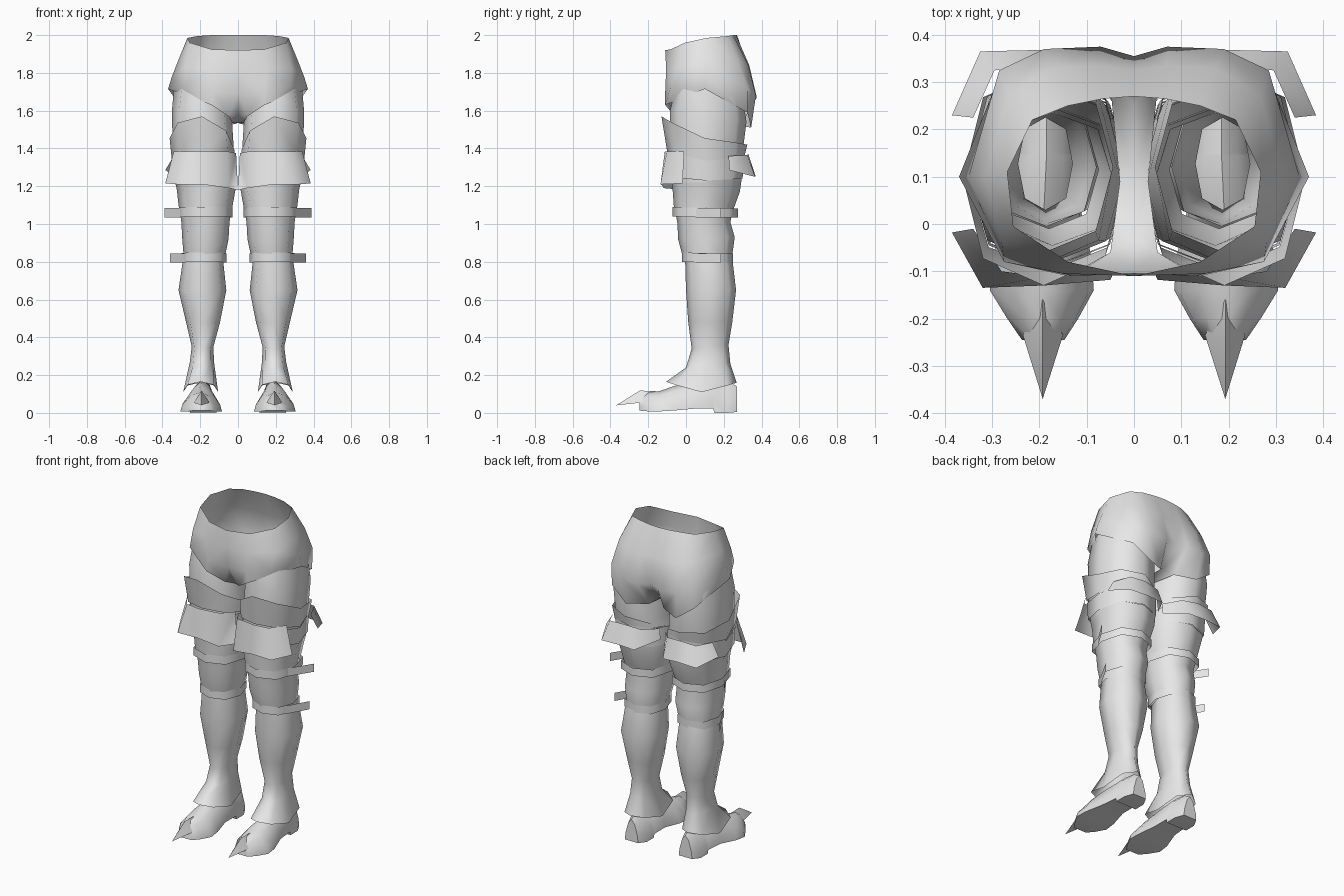
import bpy, bmesh, math

grey = bpy.data.materials.new("plain grey")
grey.diffuse_color = (0.8, 0.8, 0.8, 1)


def make(name, verts, faces, angle=80):
    """Mesh object mirrored to the other side of x = 0."""
    me = bpy.data.meshes.new(name)
    me.from_pydata(verts, [], faces)
    bm = bmesh.new()
    bm.from_mesh(me)
    bmesh.ops.recalc_face_normals(bm, faces=bm.faces)
    bm.to_mesh(me)
    bm.free()
    ob = bpy.data.objects.new(name, me)
    bpy.context.collection.objects.link(ob)
    me.materials.append(grey)
    mod = ob.modifiers.new("mirror", 'MIRROR')
    mod.use_clip = True
    bpy.ops.object.select_all(action='DESELECT')
    ob.select_set(True)
    bpy.context.view_layer.objects.active = ob
    bpy.ops.object.shade_smooth_by_angle(angle=math.radians(angle))
    return ob


def grid(rows, closed):
    """Vertices and quads joining equal-length rows of points."""
    n = len(rows[0])
    verts = [p for r in rows for p in r]
    faces = []
    for i in range(len(rows) - 1):
        for j in range(n if closed else n - 1):
            k = (j + 1) % n
            faces.append((i * n + j, i * n + k, (i + 1) * n + k, (i + 1) * n + j))
    return verts, faces


def ring(x0, x1, y0, y1, front, side, back, inner=0, n=8):
    """Eight-sided ring in a box, with its own height at front, side, back and inner side."""
    pts = []
    for i in range(n):
        a = 2 * math.pi * i / n
        s, c = math.sin(a), math.cos(a)
        k = 1.06 if i % 2 else 1
        z = side + (s * (back - side) if s > 0 else -s * (front - side))
        z += inner * max(0, -c)
        pts.append(((x0 + x1) / 2 + (x1 - x0) / 2 * c * k,
                    (y0 + y1) / 2 + (y1 - y0) / 2 * s * k, z))
    return pts


def tube(name, rings, angle=80):
    return make(name, *grid([ring(*r) for r in rings], True), angle)


# Hip shell: columns run from front centre round to back centre, waist to leg hole
columns = [
    [(0, -.11, 1.92), (0, -.105, 1.82), (0, -.10, 1.69), (0, -.03, 1.56)],
    [(.14, -.08, 1.925), (.15, -.105, 1.82), (.13, -.11, 1.70), (.05, -.06, 1.57)],
    [(.255, -.005, 1.96), (.28, -.04, 1.83), (.275, -.08, 1.73), (.14, -.11, 1.63)],
    [(.268, .11, 1.985), (.315, .10, 1.87), (.35, .10, 1.78), (.37, .10, 1.715)],
    [(.215, .22, 1.995), (.265, .275, 1.86), (.285, .325, 1.72), (.28, .325, 1.59)],
    [(.14, .25, 2.0), (.17, .33, 1.84), (.19, .37, 1.68), (.17, .345, 1.51)],
    [(.065, .265, 2.0), (.07, .335, 1.84), (.07, .375, 1.67), (.05, .29, 1.52)],
    [(0, .27, 2.0), (0, .325, 1.84), (0, .355, 1.68), (0, .25, 1.56)],
]
verts, faces = grid(columns, False)
verts += [(0, .09, 1.535), (.03, .09, 1.535)]          # crotch strip
m = len(verts) - 2
faces += [(3, 7, m + 1, m), (m, m + 1, 27, 31)]
make("hips", verts, faces)

# Thigh and its raised cuff
tube("thigh", [
    (.045, .335, -.06, .30, 1.70, 1.76, 1.68),
    (.035, .35, -.085, .32, 1.60, 1.60, 1.54),
    (.02, .345, -.085, .30, 1.40, 1.36, 1.38),
    (.01, .335, -.075, .285, 1.22, 1.22, 1.22)])
tube("thigh_cuff", [
    (.02, .362, -.13, .325, 1.57, 1.455, 1.42, -.06),
    (.012, .35, -.10, .31, 1.385, 1.335, 1.36)])

# Band that carries the flared plates
tube("plate_band", [
    (.01, .35, -.095, .305, 1.36, 1.33, 1.36),
    (.008, .345, -.09, .30, 1.25, 1.23, 1.24)])

# Front and back flared plates: upper edge, lower edge
make("front_plate", *grid([
    [(.01, -.01, 1.375), (.06, -.095, 1.385), (.19, -.112, 1.385),
     (.28, -.10, 1.385), (.34, -.01, 1.385)],
    [(.0, -.01, 1.18), (.05, -.118, 1.19), (.19, -.13, 1.21),
     (.32, -.135, 1.21), (.385, -.018, 1.215)]], False))
make("back_plate", *grid([
    [(.02, .225, 1.35), (.09, .315, 1.36), (.19, .33, 1.37),
     (.295, .325, 1.365), (.34, .225, 1.36)],
    [(.015, .23, 1.285), (.10, .368, 1.25), (.20, .368, 1.255),
     (.325, .365, 1.25), (.385, .23, 1.285)]], False))

# Knee sleeves
tube("upper_knee", [
    (.01, .34, -.075, .295, 1.25, 1.24, 1.24),
    (.012, .325, -.07, .285, 1.17, 1.19, 1.17),
    (.035, .31, -.062, .245, 1.06, 1.06, 1.06)])
tube("lower_knee", [
    (.035, .31, -.06, .25, 1.085, 1.08, 1.08),
    (.045, .30, -.045, .235, 1.00, 1.01, 1.01),
    (.05, .295, -.042, .258, .92, .92, .93),
    (.075, .285, -.01, .24, .80, .80, .80)])

# Straps with loose ends sticking out on the outer side
for name, x0, x1, y0, y1, z, tip in (
        ("upper_strap", .03, .32, -.072, .275, 1.035, .39),
        ("lower_strap", .062, .30, -.022, .248, .795, .36)):
    tube(name, [(x0, x1, y0, y1, z + .055, z + .05, z + .048),
                (x0, x1, y0, y1, z + .005, z, z)])
    make(name + "_end", *grid([
        [(x1 - .015, .05, z + .05), (tip, .185, z + .05)],
        [(x1 - .015, .05, z), (tip, .185, z)]], False))

# Boot shaft flaring over the foot
tube("boot_shaft", [
    (.08, .29, -.005, .245, .82, .82, .82),
    (.062, .315, .0, .265, .65, .65, .65),
    (.095, .275, .012, .245, .48, .48, .48),
    (.13, .245, .03, .225, .34, .35, .36),
    (.127, .255, .0, .235, .24, .27, .26),
    (.105, .29, -.105, .268, .165, .11, .16)])

# Foot: sections along y as (y, centre, half width, sole height, top height)
sections = [(.27, .185, .045, .005, .14), (.22, .185, .07, .0, .17),
            (.15, .185, .07, .0, .18), (.145, .185, .07, .022, .18),
            (.04, .19, .075, .022, .17), (-.07, .195, .105, .012, .14),
            (-.14, .195, .11, .008, .115), (-.20, .193, .075, .008, .11),
            (-.245, .192, .045, .012, .085)]
rows = []
for y, c, w, lo, hi in sections:
    h = hi - lo
    rows.append([(c - w, y, lo), (c + w, y, lo), (c + w * .92, y, lo + h * .3),
                 (c + w * .5, y, lo + h * .8), (c, y, hi),
                 (c - w * .5, y, lo + h * .8), (c - w * .92, y, lo + h * .3)])
verts, faces = grid(rows, True)
faces += [tuple(range(7)), tuple(range(len(verts) - 7, len(verts)))]
make("foot", verts, faces, 60)

# Pointed toe spike
make("toe_spike",
     [(.193, -.37, .04), (.15, -.235, .055), (.235, -.235, .055),
      (.193, -.245, .118), (.193, -.16, .115)],
     [(0, 1, 3), (0, 3, 2), (0, 2, 1), (1, 4, 3), (2, 3, 4), (1, 2, 4)], 30)
